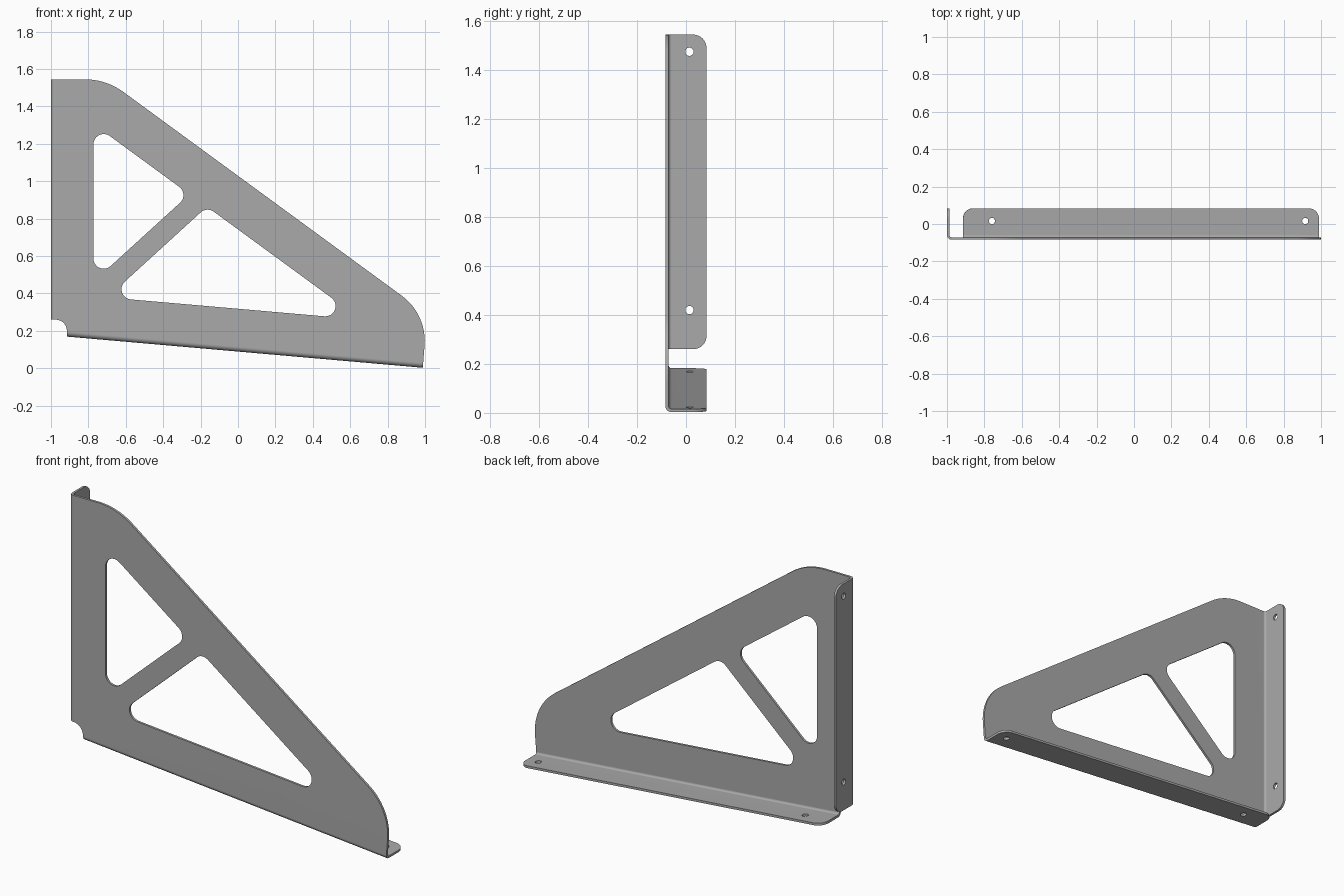
import bpy, bmesh, math
from mathutils import Vector, Matrix

if "Cube" in bpy.data.objects:
    bpy.data.objects.remove(bpy.data.objects["Cube"], do_unlink=True)

T, R = 0.013, 0.025              # sheet thickness, outer bend radius
FRONT, BACK = -0.084, 0.084      # depth range
TOP, LOW = 1.545, 0.26           # ends of the upright flange
TILT = math.radians(5)
X, Y, Z = Vector((1, 0, 0)), Vector((0, 1, 0)), Vector((0, 0, 1))
U = Vector((math.cos(TILT), 0, -math.sin(TILT)))   # along the sloping foot
N = Vector((math.sin(TILT), 0, math.cos(TILT)))    # square to the foot
A = Vector((-0.915, 0, 0.1695))                    # lower left end of foot
L = 1.91

steel = bpy.data.materials.new("steel grey")
steel.use_nodes = True
steel.diffuse_color = (0.4, 0.4, 0.4, 1)
steel.node_tree.nodes["Principled BSDF"].inputs["Base Color"].default_value = (0.4, 0.4, 0.4, 1)


def arc(cx, cy, r, a0, a1, n=12):
    return [(cx + r * math.cos(math.radians(a0 + (a1 - a0) * i / n)),
             cy + r * math.sin(math.radians(a0 + (a1 - a0) * i / n))) for i in range(n + 1)]


def circle(cx, cy, r=0.017):
    return arc(cx, cy, r, 0, 360, 24)[:-1]


def fillet(corners, n=12):
    """Polygon from (x, y, radius) corners, rounded where radius > 0."""
    out = []
    for i, (x, y, r) in enumerate(corners):
        p = Vector((x, y))
        if r == 0:
            out.append((x, y))
            continue
        a = (Vector(corners[i - 1][:2]) - p).normalized()
        b = (Vector(corners[(i + 1) % len(corners)][:2]) - p).normalized()
        half = a.angle(b) / 2
        c = p + (a + b).normalized() * (r / math.sin(half))
        start = p + a * (r / math.tan(half)) - c
        end = p + b * (r / math.tan(half)) - c
        sweep = math.atan2(start.x * end.y - start.y * end.x, start.dot(end))
        for k in range(n + 1):
            q = c + Matrix.Rotation(sweep * k / n, 2) @ start
            out.append((q.x, q.y))
    return out


def sheet(bm, loops, u, v, origin, depth=T):
    """Extrude an outline with holes, centred on the plane through origin."""
    cu = bpy.data.curves.new("outline", 'CURVE')
    cu.dimensions, cu.fill_mode, cu.extrude = '2D', 'BOTH', depth / 2
    for pts in loops:
        s = cu.splines.new('POLY')
        s.points.add(len(pts) - 1)
        for sp, (x, y) in zip(s.points, pts):
            sp.co = (x, y, 0, 1)
        s.use_cyclic_u = True
    ob = bpy.data.objects.new("outline", cu)
    bpy.context.collection.objects.link(ob)
    bpy.context.view_layer.update()
    me = bpy.data.meshes.new_from_object(ob.evaluated_get(bpy.context.evaluated_depsgraph_get()))
    m = Matrix((u, v, u.cross(v))).transposed().to_4x4()
    me.transform(Matrix.Translation(origin) @ m)
    bm.from_mesh(me)
    bpy.data.objects.remove(ob)
    bpy.data.curves.remove(cu)
    bpy.data.meshes.remove(me)


bm = bmesh.new()

# Web plate with two rounded triangular windows and a corner relief
e, s = A + U * L + N * R, A + N * R
web = fillet([(-1 + R, TOP, 0), (-0.705, TOP, 0.35), (1.011, 0.289, 0.30),
              (e.x, e.z, 0), (s.x, s.z, 0)])
web += arc(-1 + R, LOW - 0.06, 0.06, 0, 90)
upper_window = fillet([(-0.773, 1.306, 0.055), (-0.26, 0.9305, 0.055), (-0.773, 0.463, 0.055)])
lower_window = fillet([(-0.166, 0.864, 0.055), (0.658, 0.261, 0.055), (-0.6975, 0.379, 0.055)])
sheet(bm, [web, upper_window, lower_window], X, Z, Vector((0, FRONT + T / 2, 0)))

# Upright flange
upright = fillet([(FRONT + R, LOW, 0), (BACK, LOW, 0.055), (BACK, TOP, 0.055), (FRONT + R, TOP, 0)])
sheet(bm, [upright, circle(0.014, 0.42), circle(0.014, 1.475)], Y, Z, Vector((-1 + T / 2, 0, 0)))

# Sloping foot flange
foot = fillet([(0, FRONT + R, 0), (L, FRONT + R, 0), (L, BACK, 0.055), (0, BACK, 0.055)])
sheet(bm, [foot, circle(0.155, 0.016), circle(1.837, 0.016)], U, Y, A + N * T / 2)

# Bends joining the flanges to the web
bend = arc(0, 0, R, 180, 270, 8) + arc(0, 0, R - T, 270, 180, 8)
sheet(bm, [bend], X, Y, Vector((-1 + R, FRONT + R, (TOP + LOW) / 2)), TOP - LOW)
sheet(bm, [bend], N, Y, A + N * R + U * L / 2 + Y * (FRONT + R), L)

# Weld into one sheet and drop the hidden walls at the seams
bmesh.ops.remove_doubles(bm, verts=bm.verts, dist=0.0002)
hidden = [f for f in bm.faces if all(len(ed.link_faces) > 2 for ed in f.edges)]
bmesh.ops.delete(bm, geom=hidden, context='FACES_ONLY')
bmesh.ops.recalc_face_normals(bm, faces=bm.faces)
for f in bm.faces:
    f.material_index = 0

mesh = bpy.data.meshes.new("bracket")
bm.to_mesh(mesh)
bm.free()
mesh.materials.clear()
mesh.materials.append(steel)
bracket = bpy.data.objects.new("bracket", mesh)
bpy.context.collection.objects.link(bracket)
bpy.ops.object.select_all(action='DESELECT')
bracket.select_set(True)
bpy.context.view_layer.objects.active = bracket
bpy.ops.object.shade_smooth_by_angle(angle=math.radians(30))
weighted = bracket.modifiers.new("flat face shading", 'WEIGHTED_NORMAL')
weighted.keep_sharp = True
